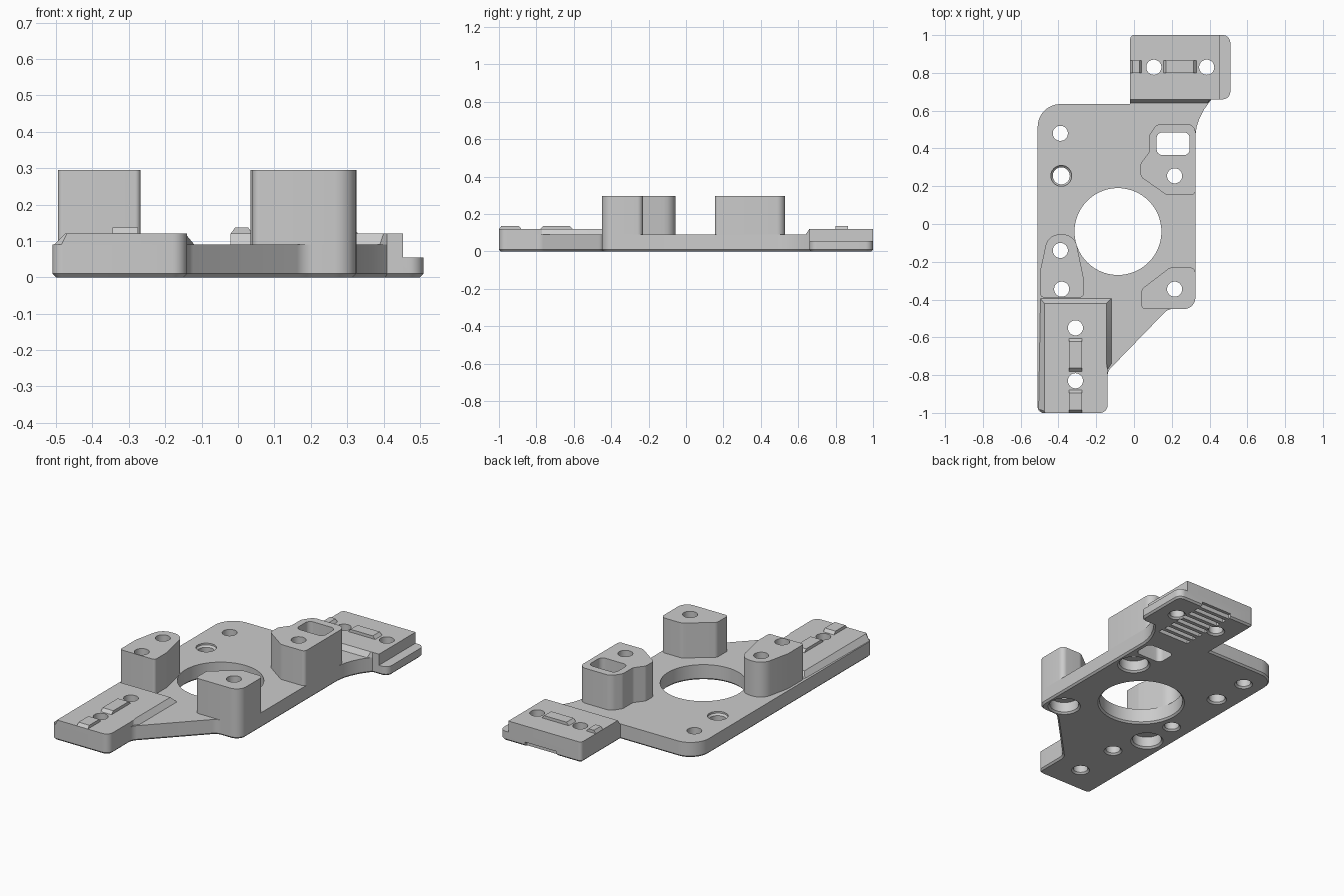
import bpy, bmesh, math
from mathutils import Vector

cube = bpy.data.objects.get("Cube")
if cube:
    bpy.data.objects.remove(cube, do_unlink=True)

grey = bpy.data.materials.new("light_grey")
grey.use_nodes = True
COLOUR = (0.6, 0.6, 0.6, 1)
grey.diffuse_color = COLOUR
grey.node_tree.nodes["Principled BSDF"].inputs["Base Color"].default_value = COLOUR


def outline(points, steps=8):
    """Polygon from (x, y) or (x, y, radius) corners, with rounded corners."""
    result = []
    for i, p in enumerate(points):
        c = Vector(p[:2])
        if len(p) == 2:
            result.append(c)
            continue
        a = (Vector(points[i - 1][:2]) - c).normalized()
        b = (Vector(points[(i + 1) % len(points)][:2]) - c).normalized()
        half = a.angle(b) / 2
        centre = c + (a + b).normalized() * p[2] / math.sin(half)
        start = c + a * p[2] / math.tan(half) - centre
        end = c + b * p[2] / math.tan(half) - centre
        sweep = math.pi - 2 * half
        for k in range(steps + 1):
            t = k / steps
            v = (start * math.sin((1 - t) * sweep) + end * math.sin(t * sweep)) / math.sin(sweep)
            result.append(centre + v)
    return result


def inset(pts, d):
    """Counter-clockwise outline moved inwards by d."""
    result = []
    for i, p in enumerate(pts):
        e = (p - pts[i - 1]).normalized()
        f = (pts[(i + 1) % len(pts)] - p).normalized()
        n = Vector((-e.y - f.y, e.x + f.x))
        result.append(p + n * d * 2 / n.length_squared)
    return result


def circle(x, y, r, n=48):
    return [Vector((x + r * math.cos(math.tau * i / n), y + r * math.sin(math.tau * i / n)))
            for i in range(n)]


def rect(x0, x1, y0, y1):
    return outline([(x0, y0), (x1, y0), (x1, y1), (x0, y1)])


def loft(bm, layers):
    """Closed solid through a stack of (outline, height) layers."""
    rings = [[bm.verts.new((p.x, p.y, z)) for p in pts] for pts, z in layers]
    faces = [bm.faces.new(rings[0][::-1]), bm.faces.new(rings[-1])]
    for low, high in zip(rings, rings[1:]):
        for i in range(len(low)):
            j = (i + 1) % len(low)
            faces.append(bm.faces.new((low[i], low[j], high[j], high[i])))
    bmesh.ops.recalc_face_normals(bm, faces=faces)


def solid(name, *stacks):
    """Object made of one or more separate lofted solids."""
    bm = bmesh.new()
    for layers in stacks:
        loft(bm, layers)
    mesh = bpy.data.meshes.new(name)
    bm.to_mesh(mesh)
    bm.free()
    mesh.materials.append(grey)
    obj = bpy.data.objects.new(name, mesh)
    bpy.context.scene.collection.objects.link(obj)
    return obj


# Main plate with a chamfered underside
shape = outline([(-.51, -1, .03), (-.14, -1, .04), (-.14, -.78, .06), (.18, -.45, .06),
                 (.325, -.45, .06), (.325, .47), (.332, .515), (.345, .555), (.37, .605),
                 (.41, .66), (.51, .66, .04), (.51, 1, .04), (-.02, 1, .02),
                 (-.02, .635), (-.51, .635, .12)])
plate = solid("base_plate", [(inset(shape, .01), 0), (shape, .01), (shape, .09)])

# Raised mounting pads with sloped edges
front_low = outline([(-.505, -.98), (-.485, -1), (-.14, -1, .04), (-.14, -.77),
                     (-.12, -.74), (-.12, -.395), (-.495, -.395)])
front_high = outline([(-.475, -.99), (-.47, -1), (-.14, -1, .04), (-.14, -.77),
                      (-.145, -.74), (-.145, -.42), (-.475, -.42)])
front_pad = solid("front_pad", [(front_low, .09), (front_high, .12)])
back_low = outline([(-.02, .64), (.39, .64), (.41, .66), (.453, .66), (.453, 1), (-.02, 1, .02)])
back_high = outline([(-.02, .66), (.4, .66), (.41, .66), (.453, .66), (.453, 1), (-.02, 1, .02)])
back_pad = solid("back_pad", [(back_low, .09), (back_high, .12)])

# Standoff posts
posts = {
    "slotted_post": [(.325, .155, .02), (.325, .53, .045), (.12, .53, .05), (.08, .47, .03),
                     (.08, .38, .03), (.035, .32, .03), (.035, .25, .03), (.17, .155, .03)],
    "front_left_post": [(.04, -.45, .02), (.325, -.45, .06), (.325, -.23, .03),
                        (.19, -.23, .04), (.04, -.345, .03)],
    "front_right_post": [(-.495, -.388, .015), (-.268, -.388, .015), (-.268, -.28, .05),
                         (-.315, -.055, .075), (-.455, -.055, .075), (-.495, -.24, .05)],
}
parts = [plate, front_pad, back_pad]
for name, corners in posts.items():
    post = outline(corners)
    parts.append(solid(name, [(post, .09), (post, .295)]))

# Cutters: centre opening, screw holes, counterbores and slot
holes = [[(circle(-.085, -.04, r, 96), z) for r, z in ((.25, -.01), (.23, .01), (.23, .4))]]
plain = ((.06, -.01), (.04, .01), (.04, .4))
counterbore = ((.1, -.01), (.08, .01), (.08, .07), (.04, .07), (.04, .4))
countersunk = ((.065, -.01), (.045, .01), (.045, .07), (.055, .08), (.055, .4))
hole_spots = [
    (plain, [(-.31, -.55), (-.31, -.83), (.105, .83), (.385, .83), (-.39, .48), (-.39, -.14)]),
    (counterbore, [(.215, .255), (.215, -.345), (-.383, -.345)]),
    (countersunk, [(-.385, .255)]),
]
for profile, spots in hole_spots:
    for x, y in spots:
        holes.append([(circle(x, y, r), z) for r, z in profile])
slot = outline([(.12, .365, .03), (.295, .365, .03), (.295, .485, .03), (.12, .485, .03)])
holes.append([(slot, -.1), (slot, .4)])
hole_cutter = solid("hole_cutter", *holes)

# Cutters: lowered side ledge and belt grooves underneath
ledge = rect(.453, .6, .6, 1.1)
ledge_cutter = solid("ledge_cutter", [(ledge, .055), (ledge, .3)])
grooves = []
for i in range(8):
    y = .625 + i * .051
    groove = rect(.14, .345, y, y + .028)
    grooves.append([(groove, -.1), (groove, .025)])
groove_cutter = solid("groove_cutter", *grooves)


def cut(obj, cutter):
    mod = obj.modifiers.new("cut", 'BOOLEAN')
    mod.operation = 'DIFFERENCE'
    mod.solver = 'EXACT'
    mod.object = cutter
    bpy.context.view_layer.objects.active = obj
    bpy.ops.object.modifier_apply(modifier=mod.name)


cut(plate, ledge_cutter)
cut(plate, groove_cutter)
for obj in parts:
    cut(obj, hole_cutter)
for cutter in (hole_cutter, ledge_cutter, groove_cutter):
    bpy.data.objects.remove(cutter, do_unlink=True)

# Locating ribs on the pads
ribs = {
    "back_rib_long": (.155, .33, .8, .865, .015, 0),
    "back_rib_short": (-.02, .04, .8, .865, .012, 0),
    "front_rib_long": (-.345, -.275, -.78, -.605, 0, .017),
    "front_rib_short": (-.345, -.275, -1, -.88, 0, .014),
}
for name, (x0, x1, y0, y1, dx, dy) in ribs.items():
    parts.append(solid(name, [(rect(x0, x1, y0, y1), .12),
                              (rect(x0 + dx, x1 - dx, y0 + dy, y1 - dy), .137)]))

# Smooth curved walls, keep sharp edges
bpy.ops.object.select_all(action='DESELECT')
for obj in parts:
    obj.select_set(True)
bpy.context.view_layer.objects.active = plate
bpy.ops.object.shade_smooth_by_angle(angle=math.radians(25))
